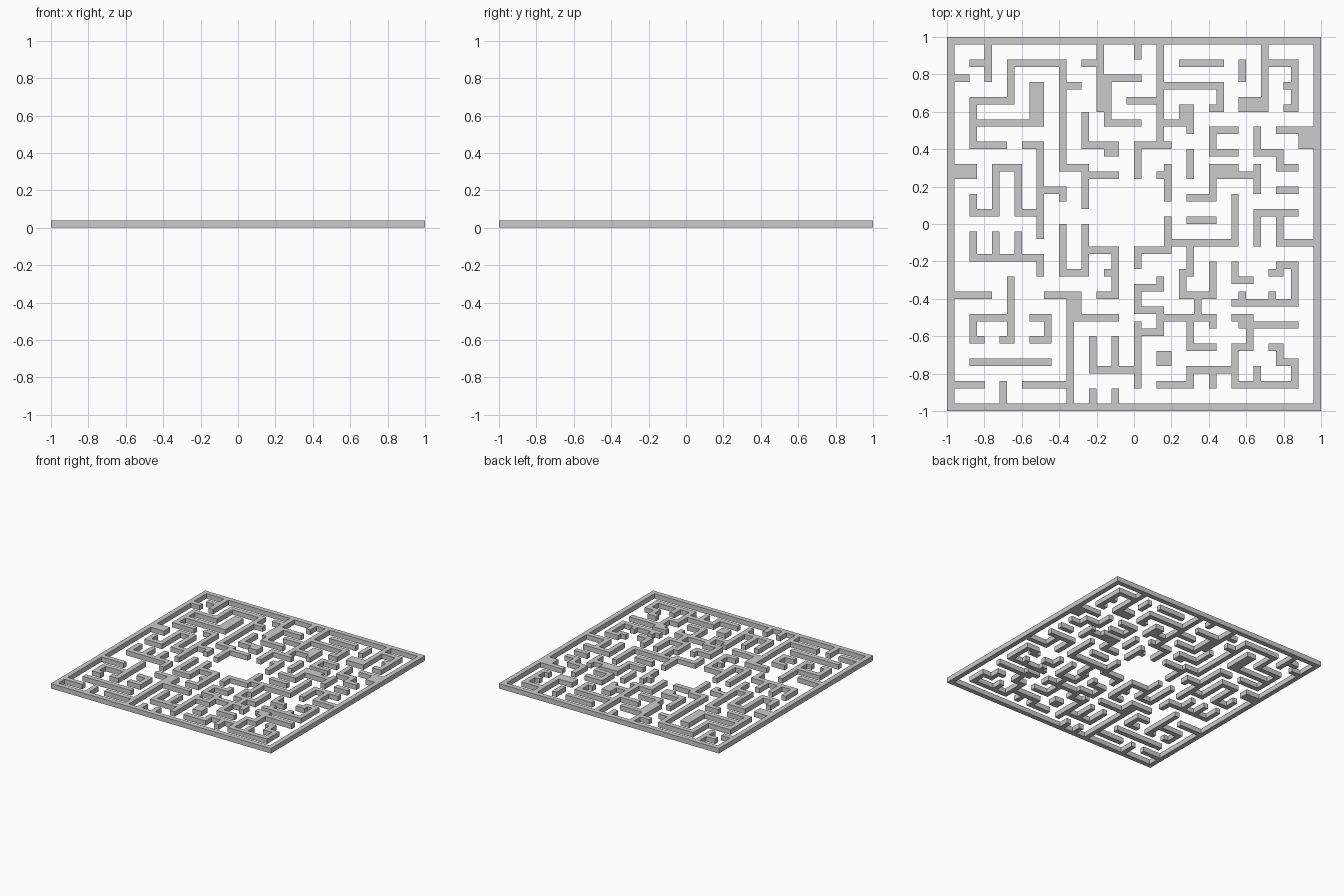
import bpy, bmesh

if "Cube" in bpy.data.objects:
    bpy.data.objects.remove(bpy.data.objects["Cube"])

N = 50            # plan is 50 x 50 cells
C = 2 / N         # cell size = wall thickness = wall height
cells = set()


def wall(*pts):
    """Fill the plan along a path of (column, row-from-top) cells."""
    for (x0, y0), (x1, y1) in zip(pts, pts[1:]):
        for x in range(min(x0, x1), max(x0, x1) + 1):
            for y in range(min(y0, y1), max(y0, y1) + 1):
                cells.add((x, y))


# outer frame
wall((0, 0), (49, 0), (49, 49), (0, 49), (0, 0))

# upper left
wall((5, 1), (5, 5))
wall((3, 3), (5, 3))
wall((1, 5), (2, 5))
wall((7, 14), (3, 14), (3, 8), (8, 8), (8, 3), (15, 3), (15, 17), (18, 17), (18, 22))
wall((3, 11), (12, 11))
wall((11, 6), (12, 11))
wall((16, 6), (17, 6))
wall((19, 18), (22, 18))
wall((10, 14), (12, 14), (12, 26))
wall((12, 20), (15, 20), (15, 21))
wall((18, 10), (18, 14), (22, 14))
wall((21, 15), (22, 15))

# upper middle
wall((20, 1), (20, 5), (25, 5))
wall((20, 5), (21, 9))
wall((21, 9), (21, 11), (25, 11))
wall((18, 3), (19, 3))
wall((25, 1), (25, 2))
wall((28, 1), (28, 14))
wall((29, 14), (25, 14), (25, 18))
wall((24, 8), (28, 8))
wall((28, 6), (36, 6), (36, 9), (35, 9))
wall((31, 3), (36, 3))
wall((31, 9), (32, 10))
wall((29, 11), (32, 11), (32, 12))
wall((32, 15), (32, 18))
wall((28, 18), (29, 18))
wall((29, 17), (29, 21))

# upper right
wall((39, 3), (39, 5))
wall((42, 1), (42, 9))
wall((39, 8), (42, 9))
wall((42, 3), (46, 3), (46, 9), (45, 9))
wall((45, 6), (46, 6))
wall((44, 12), (48, 12))
wall((47, 12), (48, 14))
wall((38, 12), (35, 12), (35, 15), (38, 15))
wall((41, 12), (41, 15), (44, 15), (44, 17), (46, 17))
wall((44, 20), (46, 20))
wall((35, 17), (38, 17))
wall((32, 21), (35, 21), (35, 18), (41, 18), (41, 20))
wall((41, 17), (41, 18))
wall((32, 24), (35, 24))
wall((38, 21), (38, 27), (30, 27))
wall((41, 27), (41, 23), (46, 23))
wall((44, 23), (44, 27), (48, 27))

# middle left
wall((1, 17), (3, 18))
wall((3, 21), (3, 23), (6, 23), (6, 17), (9, 17), (9, 23), (12, 23))
wall((3, 26), (3, 29), (12, 29), (12, 31))
wall((6, 26), (6, 29))
wall((9, 26), (9, 29))
wall((15, 25), (15, 31), (18, 31), (18, 25))
wall((18, 28), (22, 28), (22, 34), (20, 34))
wall((21, 31), (22, 31))

# lower left
wall((1, 34), (5, 34))
wall((8, 32), (8, 40), (7, 40))
wall((8, 37), (3, 37), (3, 40), (4, 40))
wall((11, 37), (13, 37), (13, 40), (11, 40))
wall((13, 34), (17, 34))
wall((16, 34), (17, 37))
wall((22, 37), (16, 37), (16, 48))
wall((3, 43), (13, 43))
wall((1, 46), (4, 46))
wall((10, 46), (15, 46))
for col in (19, 22):
    wall((col, 47), (col, 48))
    wall((col, 40), (col, 44))
wall((7, 46), (7, 48))
wall((19, 44), (25, 44))
wall((25, 41), (25, 46))

# lower middle
wall((29, 24), (29, 28))
wall((25, 30), (25, 28), (29, 28))
wall((29, 27), (32, 27), (32, 31), (31, 31), (31, 34), (35, 34), (35, 30))
wall((28, 32), (28, 33), (25, 33), (25, 36), (28, 36), (28, 39), (25, 39))
wall((25, 38), (25, 41))
wall((28, 37), (35, 37))
wall((33, 34), (33, 37))
wall((35, 37), (35, 38))
wall((32, 37), (32, 41), (35, 41))
wall((28, 42), (29, 43))
wall((28, 46), (32, 46), (32, 44), (38, 44))
wall((35, 44), (35, 46))

# lower right
wall((38, 30), (38, 32), (40, 32))
wall((39, 34), (39, 35))
wall((38, 35), (46, 35), (46, 30), (44, 30))
wall((43, 31), (44, 31))
wall((43, 34), (43, 35))
wall((38, 37), (40, 37), (40, 41), (38, 41), (38, 46), (46, 46), (46, 43), (44, 43), (44, 41), (43, 41))
wall((39, 38), (46, 38))
wall((41, 44), (41, 46))

# raise the plan into solid walls
bm = bmesh.new()
corner = {}


def vert(i, j):
    if (i, j) not in corner:
        corner[i, j] = bm.verts.new((i * C - 1, 1 - j * C, 0))
    return corner[i, j]


for x, y in sorted(cells):
    bm.faces.new([vert(x, y), vert(x + 1, y), vert(x + 1, y + 1), vert(x, y + 1)])
base = bm.faces[:]
up = bmesh.ops.extrude_face_region(bm, geom=base, use_keep_orig=True)
bmesh.ops.translate(bm, vec=(0, 0, C),
                    verts=[g for g in up["geom"] if isinstance(g, bmesh.types.BMVert)])
bmesh.ops.recalc_face_normals(bm, faces=bm.faces[:])

mesh = bpy.data.meshes.new("maze_walls")
bm.to_mesh(mesh)
bm.free()
bpy.context.collection.objects.link(bpy.data.objects.new("maze_walls", mesh))
